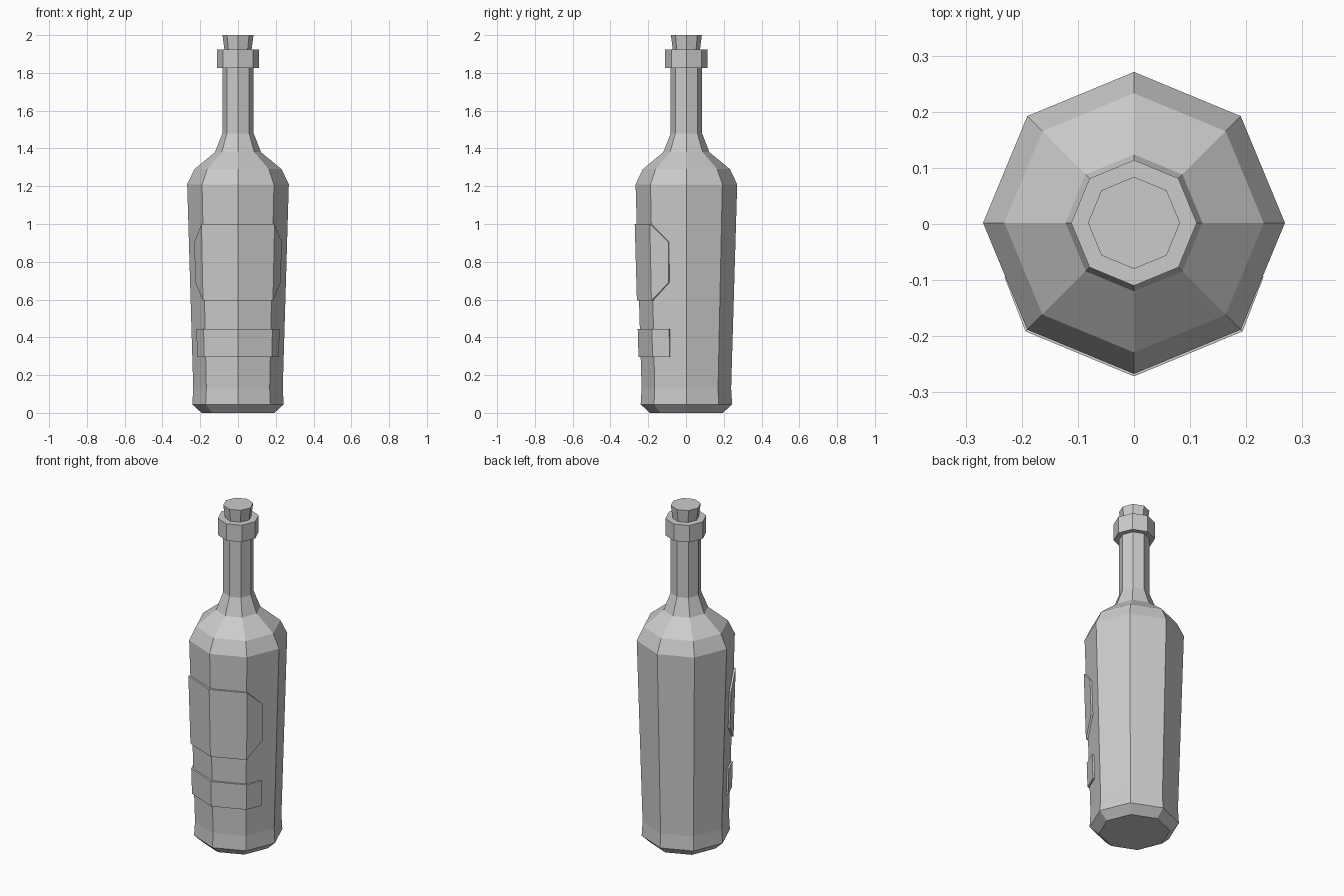
import bpy
import math

cube = bpy.data.objects.get("Cube")
if cube:
    bpy.data.objects.remove(cube, do_unlink=True)

SIDES = 8
CENTRE_Y = 0.002

# Single plain grey for the whole model
grey = bpy.data.materials.new("plain_grey")
grey.use_nodes = True
grey.diffuse_color = (0.6, 0.6, 0.6, 1)
grey.node_tree.nodes["Principled BSDF"].inputs["Base Color"].default_value = (0.6, 0.6, 0.6, 1)


def add_object(name, verts, faces):
    mesh = bpy.data.meshes.new(name)
    mesh.from_pydata(verts, [], faces)
    mesh.materials.append(grey)
    obj = bpy.data.objects.new(name, mesh)
    obj.location.y = CENTRE_Y
    bpy.context.collection.objects.link(obj)
    return obj


def lathe(name, profile):
    """Closed eight-sided solid from (radius, height) pairs, bottom to top."""
    verts = [(r * math.cos(math.tau * i / SIDES), r * math.sin(math.tau * i / SIDES), z)
             for r, z in profile for i in range(SIDES)]
    faces = [list(reversed(range(SIDES)))]
    for ring in range(len(profile) - 1):
        a, b = ring * SIDES, (ring + 1) * SIDES
        for i in range(SIDES):
            j = (i + 1) % SIDES
            faces.append((a + i, a + j, b + j, b + i))
    faces.append([(len(profile) - 1) * SIDES + i for i in range(SIDES)])
    return add_object(name, verts, faces)


def label_point(column, z):
    """Point wrapped round the front; half columns lie midway along a flat side."""
    r = 0.245 + 0.0285 * z

    def corner(c):
        angle = math.tau * (c - 2) / SIDES
        return r * math.cos(angle), r * math.sin(angle)

    (ax, ay), (bx, by) = corner(math.floor(column)), corner(math.ceil(column))
    return (ax + bx) / 2, (ay + by) / 2, z


def label(name, bottom, top, corner_cut):
    verts = []
    for column in (-1.5, -1, 0, 1, 1.5):
        cut = corner_cut if abs(column) > 1 else 0
        verts += [label_point(column, bottom + cut), label_point(column, top - cut)]
    faces = [(i, i + 2, i + 3, i + 1) for i in range(0, 8, 2)]
    obj = add_object(name, verts, faces)
    solid = obj.modifiers.new("thickness", "SOLIDIFY")
    solid.thickness = 0.012
    solid.offset = -1
    return obj


# Bottle: base bevel, tapered body, shoulder, neck
lathe("bottle_body", [(0.193, 0), (0.242, 0.045), (0.237, 0.13), (0.269, 1.21),
                      (0.231, 1.29), (0.122, 1.38), (0.083, 1.48), (0.083, 1.85)])
lathe("neck_ring", [(0.112, 1.825), (0.112, 1.925)])
lathe("cork", [(0.069, 1.9), (0.082, 2.0)])

# Labels wrapped round the front
label("main_label", 0.595, 1.0, 0.095)
label("lower_label", 0.295, 0.445, 0)
